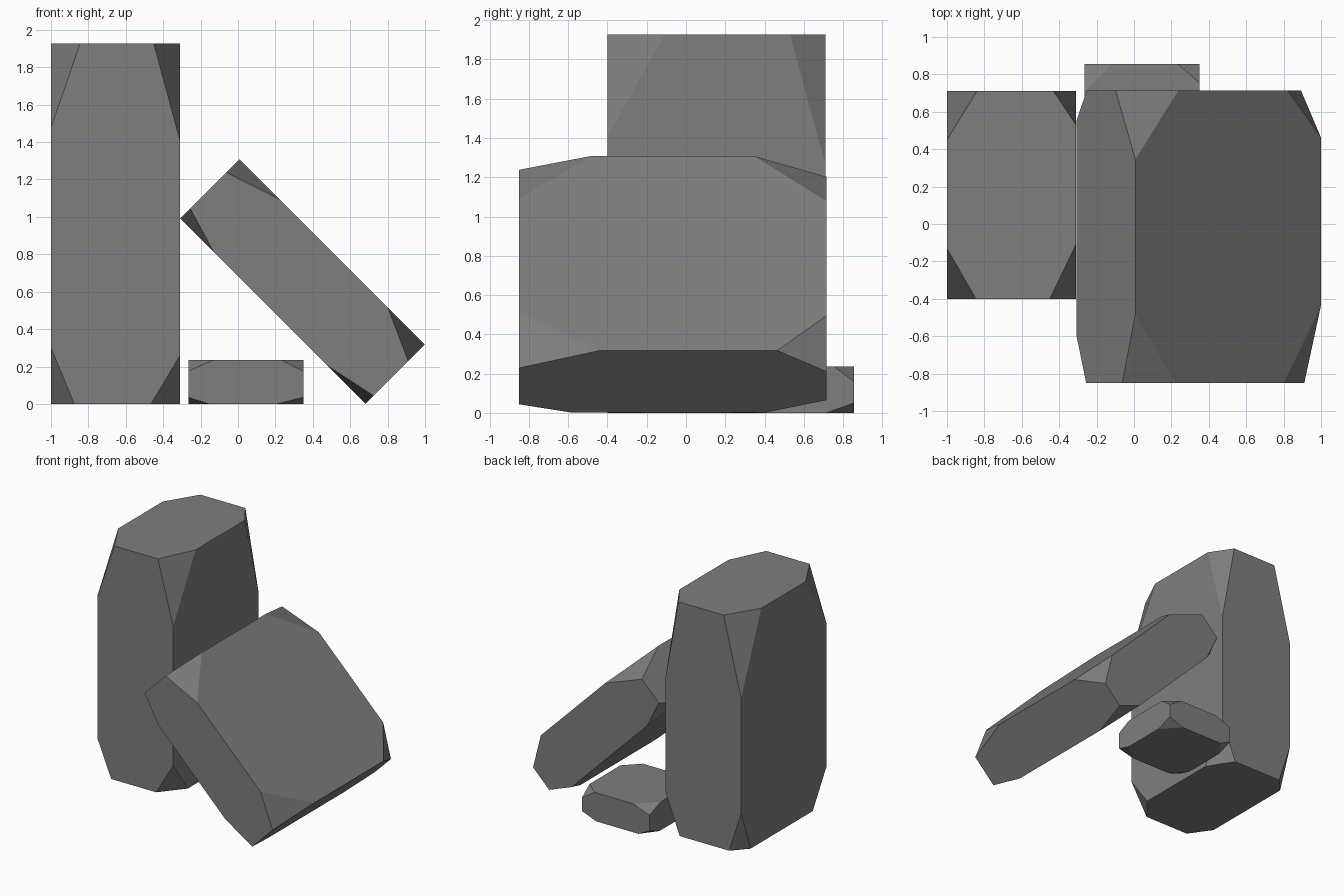
import bpy
import bmesh
import math
from itertools import product
from mathutils import Vector, Matrix

default_cube = bpy.data.objects.get("Cube")
if default_cube:
    bpy.data.objects.remove(default_cube, do_unlink=True)

# One stone grey for all three blocks
stone = bpy.data.materials.new("stone_grey")
stone.use_nodes = True
grey = (0.21, 0.21, 0.21, 1)
stone.diffuse_color = grey
stone.node_tree.nodes["Principled BSDF"].inputs["Base Color"].default_value = grey
stone.node_tree.nodes["Principled BSDF"].inputs["Roughness"].default_value = 0.9


def chipped_block(name, centre, size, chips, tilt=0):
    """Box with every corner sliced off.

    chips: cut lengths along x, y, z for each corner, ordered
    bottom then top, front then back, low x then high x.
    """
    half = Vector(size) / 2
    bm = bmesh.new()
    corners = product((-1, 1), repeat=3)
    for (sz, sy, sx), chip in zip(corners, chips):
        sign = (sx, sy, sz)
        corner = Vector(s * h for s, h in zip(sign, half))
        # Each corner becomes one point on each of its three edges
        for axis in range(3):
            point = corner.copy()
            point[axis] -= sign[axis] * chip[axis]
            bm.verts.new(point)
    bmesh.ops.convex_hull(bm, input=bm.verts[:])
    # Merge the hull triangles back into flat facets
    bmesh.ops.dissolve_limit(bm, angle_limit=math.radians(0.5),
                             verts=bm.verts[:], edges=bm.edges[:])
    bmesh.ops.recalc_face_normals(bm, faces=bm.faces[:])

    mesh = bpy.data.meshes.new(name)
    bm.to_mesh(mesh)
    bm.free()
    mesh.materials.append(stone)
    block = bpy.data.objects.new(name, mesh)
    block.matrix_world = Matrix.Translation(centre) @ Matrix.Rotation(tilt, 4, "Y")
    bpy.context.collection.objects.link(block)
    return block


# Upright tall stone
chipped_block(
    "tall_stone", (-0.655, 0.155, 0.963), (0.69, 1.11, 1.926),
    [(.125, .18, .3), (.155, .19, .26), (.11, .12, .335), (.13, .21, .33),
     (.155, .27, .45), (.14, .29, .52), (.16, .26, .645), (.12, .18, .66)])

# Leaning slab resting on its lower edge
chipped_block(
    "leaning_slab", (0.345, -0.068, 0.655), (1.402, 1.565, 0.447),
    [(.25, .26, .075), (.285, .27, .06), (.23, .165, .08), (.2, .315, .09),
     (.305, .37, .1), (.28, .41, .125), (.325, .37, .15), (.25, .25, .15)],
    tilt=math.radians(45))

# Small flat stone under the slab
chipped_block(
    "small_stone", (0.042, 0.545, 0.118), (0.615, 0.62, 0.235),
    [(.11, .12, .035), (.14, .12, .035), (.1, .13, .05), (.13, .14, .05),
     (.135, .13, .06), (.12, .12, .06), (.145, .15, .055), (.115, .1, .075)])
